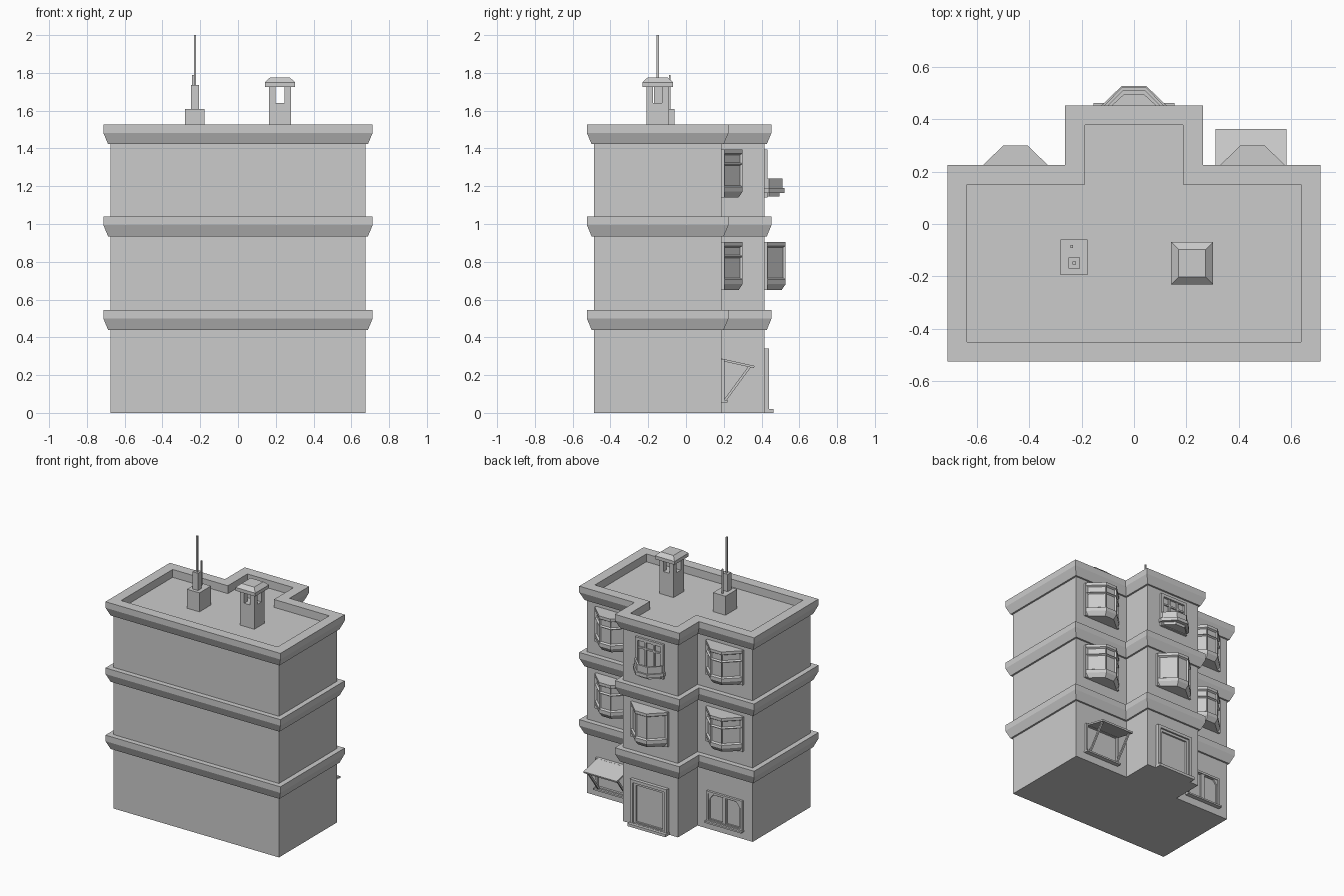
import bpy, bmesh
from mathutils import Vector

if "Cube" in bpy.data.objects:
    bpy.data.objects.remove(bpy.data.objects["Cube"])

WALL, BAY, SIDE = 0.187, 0.415, 0.453   # back wall y, centre bay wall y, side window x


def finish(bm, name):
    bmesh.ops.recalc_face_normals(bm, faces=bm.faces)
    me = bpy.data.meshes.new(name)
    bm.to_mesh(me)
    bm.free()
    ob = bpy.data.objects.new(name, me)
    bpy.context.collection.objects.link(ob)
    return ob


def loft_bm(rings, closed=False):
    """Skin equal-length rings of points; caps the ends unless closed."""
    bm = bmesh.new()
    vs = [[bm.verts.new(p) for p in r] for r in rings]
    n = len(vs[0])
    levels = []
    for i in range(len(vs) - (0 if closed else 1)):
        a, b = vs[i], vs[(i + 1) % len(vs)]
        levels.append([bm.faces.new((a[k], a[(k + 1) % n], b[(k + 1) % n], b[k])) for k in range(n)])
    if not closed:
        bm.faces.new(vs[0])
        bm.faces.new(vs[-1])
    return bm, levels


def loft(name, rings, closed=False):
    return finish(loft_bm(rings, closed)[0], name)


def prism(name, pts, z0, z1):
    return loft(name, [[(x, y, z) for x, y in pts] for z in (z0, z1)])


def box(name, x0, x1, y0, y1, z0, z1):
    return prism(name, [(x0, y0), (x1, y0), (x1, y1), (x0, y1)], z0, z1)


def rect(cx, cy, hx, hy, z):
    return [(cx - hx, cy - hy, z), (cx + hx, cy - hy, z), (cx + hx, cy + hy, z), (cx - hx, cy + hy, z)]


def outline(o, z):
    """T-shaped floor plan grown by o."""
    w, b = 0.675 + o, 0.225 + o
    f, s, t = -0.487 - o, WALL + o, BAY + o
    return [(x, y, z) for x, y in
            [(-w, f), (w, f), (w, s), (b, s), (b, t), (-b, t), (-b, s), (-w, s)]]


def frame(name, cx, y0, y1, hx, z0, z1, t):
    """Rectangular frame standing on the back wall."""
    def ring(h, a, b, y):
        return [(cx - h, y, a), (cx + h, y, a), (cx + h, y, b), (cx - h, y, b)]
    loft(name, [ring(hx, z0, z1, y0), ring(hx, z0, z1, y1),
                ring(hx - t, z0 + t, z1 - t, y1), ring(hx - t, z0 + t, z1 - t, y0)], True)


# building body, cornices and parapet
loft("building_body", [outline(0, 0), outline(0, 1.47)])
for i, z in enumerate((0.545, 1.04, 1.528)):
    inner = -0.037 if i == 2 else -0.02
    loft("cornice_%d" % (i + 1),
         [outline(inner, z - 0.105), outline(0.013, z - 0.105), outline(0.038, z - 0.045),
          outline(0.038, z), outline(inner, z)], True)


# projecting bay windows
def bay_window(name, cx, wall, z0, transom):
    y0, y1, hb, hf = wall + 0.016, wall + 0.113, 0.147, 0.046
    box(name + "_flange", cx - 0.15, cx + 0.15, wall - 0.01, y0, z0, z0 + 0.255)

    def ring(z, s):
        return [(cx - hb + s, wall, z), (cx - hb + s, y0, z), (cx - hf + s * 0.4, y1 - s, z),
                (cx + hf - s * 0.4, y1 - s, z), (cx + hb - s, y0, z), (cx + hb - s, wall, z)]
    spec = [(0, 0.022), (0.032, 0), (0.057, 0)]
    spec += [(0.178, 0)] if transom else []
    spec += [(0.234, 0), (0.255, 0)]
    bm, levels = loft_bm([ring(z0 + h, s) for h, s in spec])
    panes = [f for lv in levels[2:-1] for f in lv[1:4]]
    bmesh.ops.recalc_face_normals(bm, faces=bm.faces)
    bmesh.ops.inset_individual(bm, faces=panes, thickness=0.011, depth=-0.012)
    finish(bm, name)


for label, cx in (("left", -SIDE), ("right", SIDE)):
    for floor, z in ((2, 0.65), (3, 1.14)):
        bay_window("bay_window_%s_%d" % (label, floor), cx, WALL, z, True)
bay_window("bay_window_centre", 0, BAY, 0.65, False)

# balcony window on the top floor
frame("balcony_window_frame", 0, BAY - 0.01, 0.431, 0.115, 1.14, 1.395, 0.022)
for x in (-0.035, 0.035):
    box("balcony_window_mullion", x - 0.007, x + 0.007, BAY - 0.01, 0.425, 1.16, 1.375)
box("balcony_window_transom", -0.095, 0.095, BAY - 0.01, 0.424, 1.315, 1.327)


def trap(hb, hf, y1, y0=BAY - 0.01):
    return [(-hb, y0), (-hb, 0.44), (-hf, y1), (hf, y1), (hb, 0.44), (hb, y0)]


prism("balcony_bracket", trap(0.1, 0.04, 0.495), 1.145, 1.165)
prism("balcony_floor", trap(0.125, 0.047, 0.522), 1.165, 1.19)
prism("balcony_parapet", trap(0.113, 0.043, 0.51) + trap(0.097, 0.037, 0.495)[::-1], 1.19, 1.24)

# entrance door
frame("door_frame", 0, BAY - 0.01, 0.44, 0.15, 0.0, 0.34, 0.022)
frame("door_inner_frame", 0, BAY - 0.01, 0.428, 0.13, 0.01, 0.32, 0.02)
box("door_sill", -0.155, 0.155, BAY - 0.01, 0.462, 0, 0.02)

# ground floor windows
for label, cx in (("left", -SIDE), ("right", SIDE)):
    frame("ground_window_frame_" + label, cx, WALL - 0.01, 0.204, 0.145, 0.06, 0.285, 0.016)
    box("ground_window_sill_" + label, cx - 0.15, cx + 0.15, WALL - 0.01, 0.22, 0.055, 0.067)
box("ground_window_mullion", -SIDE - 0.009, -SIDE + 0.009, WALL - 0.01, 0.2, 0.06, 0.28)
for s in (-1, 1):
    corner = [(-SIDE + s * a, b) for a, b in ((0.135, 0.275), (0.085, 0.275), (0.135, 0.215))]
    loft("ground_window_corner", [[(x, y, z) for x, z in corner] for y in (WALL - 0.01, 0.198)])
    frame("ground_window_sash", -SIDE + s * 0.069, WALL - 0.01, 0.195, 0.064, 0.07, 0.275, 0.012)

# awning shutter held up by two struts
loft("awning", [[(x, 0.185, 0.276), (x, 0.36, 0.237), (x, 0.363, 0.249), (x, 0.187, 0.288)]
                for x in (0.312, 0.583)])
for x in (0.322, 0.561):
    loft("awning_strut", [[(a, 0.195, 0.062), (a, 0.207, 0.056), (a, 0.342, 0.24), (a, 0.33, 0.246)]
                          for a in (x, x + 0.012)])

# chimney with open top and sloped cap
CX, CY = 0.222, -0.15
loft("chimney_stack", [rect(CX, CY, 0.058, 0.06, z) for z in (1.46, 1.64)])
for sx in (-1, 1):
    for sy in (-1, 1):
        loft("chimney_post", [rect(CX + sx * 0.041, CY + sy * 0.042, 0.017, 0.018, z) for z in (1.64, 1.73)])
loft("chimney_cap", [rect(CX, CY, 0.08, 0.081, 1.725), rect(CX, CY, 0.08, 0.081, 1.75),
                     rect(CX, CY, 0.052, 0.053, 1.776)])

# antenna on its base
box("antenna_base", -0.28, -0.178, -0.195, -0.06, 1.46, 1.61)
box("antenna_mount", -0.25, -0.207, -0.17, -0.128, 1.61, 1.737)
for name, x, y, r, z0, z1 in (("antenna_mast", -0.228, -0.149, 0.006, 1.737, 2.0),
                              ("antenna_rod", -0.238, -0.086, 0.005, 1.61, 1.79)):
    loft(name, [rect(x, y, r, r, z) for z in (z0, z1)])
